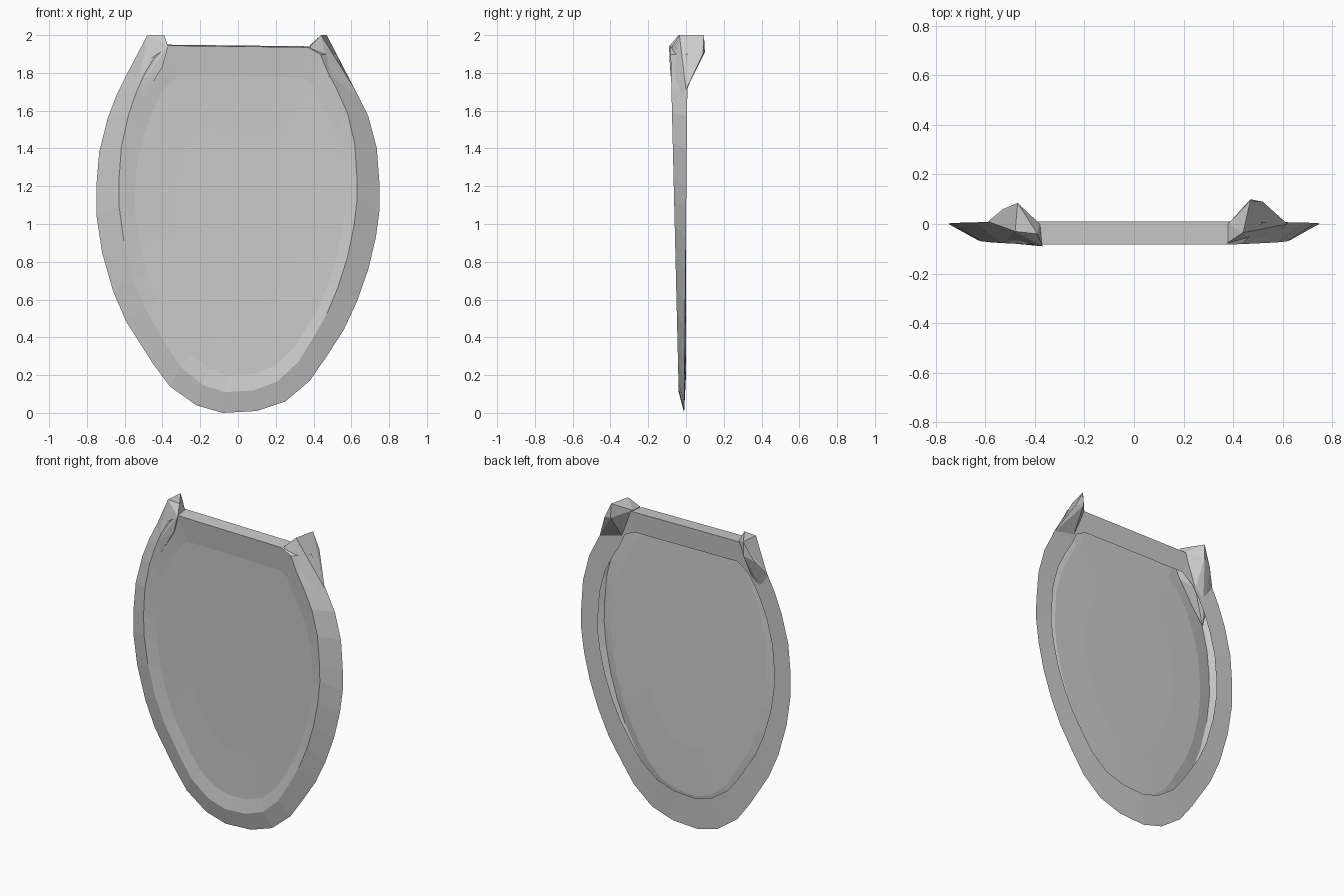
import bpy, bmesh

if "Cube" in bpy.data.objects:
    bpy.data.objects.remove(bpy.data.objects["Cube"])

grey = bpy.data.materials.new("plain grey")
grey.diffuse_color = (0.6, 0.6, 0.6, 1)
grey.use_nodes = True
grey.node_tree.nodes["Principled BSDF"].inputs["Base Color"].default_value = grey.diffuse_color

# Outline (x, z), running from the top right corner clockwise to the top left
RIGHT = [(0.44, 1.94), (0.52, 1.9), (0.56, 1.81), (0.62, 1.71), (0.69, 1.57),
         (0.735, 1.4), (0.75, 1.2), (0.75, 1.08), (0.73, 0.93), (0.69, 0.76),
         (0.63, 0.59), (0.56, 0.44), (0.47, 0.30), (0.38, 0.17), (0.25, 0.06), (0.1, 0.01)]
LEFT = [(-0.08, 0.0), (-0.22, 0.04), (-0.36, 0.14), (-0.45, 0.26), (-0.59, 0.48),
        (-0.66, 0.64), (-0.72, 0.85), (-0.75, 1.05), (-0.75, 1.2), (-0.735, 1.38),
        (-0.69, 1.56), (-0.64, 1.69), (-0.59, 1.79), (-0.53, 1.88), (-0.44, 1.95)]
OUTLINE = RIGHT + LEFT


def crest_y(z):
    return -0.036 - 0.024 * z


def finish(bm, name):
    mesh = bpy.data.meshes.new(name)
    bmesh.ops.recalc_face_normals(bm, faces=bm.faces)
    bm.to_mesh(mesh)
    bm.free()
    mesh.materials.append(grey)
    obj = bpy.data.objects.new(name, mesh)
    bpy.context.collection.objects.link(obj)
    return obj


def ring(bm, sx, z0, z1, depth, shift=0.0):
    """Outline scaled in x and remapped to heights z0..z1."""
    verts = []
    for x, z in OUTLINE:
        zz = z0 + (z1 - z0) * z / 1.945
        verts.append(bm.verts.new((x * sx + shift, depth(zz), zz)))
    return verts


def bridge(bm, a, b):
    n = len(a)
    for i in range(n):
        j = (i + 1) % n
        bm.faces.new((a[i], a[j], b[j], b[i]))


# Shell: back rim, sloped edge, raised crest and shallow dished front
bm = bmesh.new()
back = ring(bm, 0.84, 0.2, 1.81, lambda z: 0.0)
outer = ring(bm, 1.0, 0.0, 1.945, lambda z: -0.01 + 0.01 * z)
crest = ring(bm, 0.84, 0.11, 1.94, crest_y)
dish = ring(bm, 0.74, 0.2, 1.78, lambda z: crest_y(z) + 0.016, 0.01)
floor = ring(bm, 0.45, 0.5, 1.5, lambda z: crest_y(z) + 0.02)
for a, b in ((back, outer), (outer, crest), (crest, dish), (dish, floor)):
    bridge(bm, a, b)
bm.faces.new(floor)
finish(bm, "shield_shell")


# Faceted ears at the two top corners, hooked towards the back
def ear(name, points):
    bm = bmesh.new()
    verts = [bm.verts.new(p) for p in points]
    res = bmesh.ops.convex_hull(bm, input=verts)
    loose = [g for g in res["geom_interior"] if isinstance(g, bmesh.types.BMVert)]
    bmesh.ops.delete(bm, geom=loose, context="VERTS")
    finish(bm, name)


ear("ear_right", [(0.38, 0.0, 1.945), (0.38, -0.075, 1.94), (0.44, -0.035, 2.0),
                  (0.47, 0.095, 2.0), (0.47, 0.1, 1.91), (0.52, 0.09, 1.9),
                  (0.56, 0.02, 1.81), (0.62, 0.0, 1.71), (0.48, -0.078, 1.78),
                  (0.55, -0.07, 1.64), (0.46, 0.0, 1.76)])
ear("ear_left", [(-0.38, 0.0, 1.95), (-0.37, -0.09, 1.94), (-0.39, -0.04, 2.0),
                 (-0.48, -0.03, 2.0), (-0.47, 0.085, 2.0), (-0.47, 0.085, 1.91),
                 (-0.53, 0.06, 1.88), (-0.59, 0.01, 1.79), (-0.53, -0.075, 1.72),
                 (-0.575, -0.06, 1.55), (-0.40, -0.085, 1.83), (-0.47, 0.0, 1.74)])
